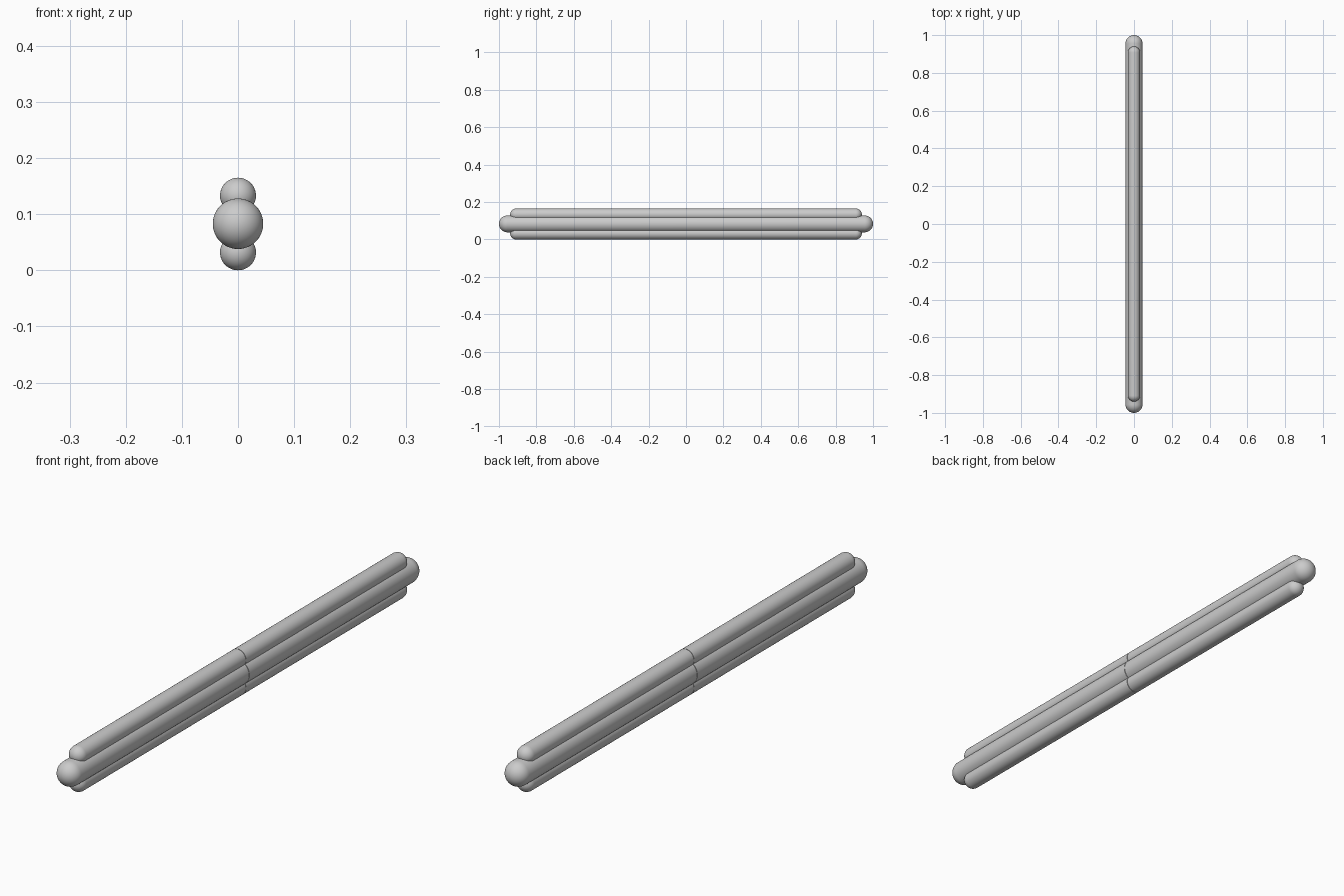
import bpy, bmesh, math
from mathutils import Matrix

if "Cube" in bpy.data.objects:
    bpy.data.objects.remove(bpy.data.objects["Cube"])

SEGMENTS, CAP_STEPS, GAP = 48, 12, 0.001


def half_rod(name, radius, tip, z):
    # Lathe a round-ended half rod about the y axis, then mirror it across the centre seam
    bm = bmesh.new()
    profile = [(0, GAP), (radius, GAP)]
    for i in range(CAP_STEPS + 1):
        a = math.pi / 2 * i / CAP_STEPS
        profile.append((radius * math.cos(a), tip - radius + radius * math.sin(a)))
    verts = [bm.verts.new((r, y, 0)) for r, y in profile]
    edges = [bm.edges.new(pair) for pair in zip(verts, verts[1:])]
    bmesh.ops.spin(bm, geom=verts + edges, cent=(0, 0, 0), axis=(0, 1, 0),
                   angle=math.tau, steps=SEGMENTS, use_merge=False)
    bmesh.ops.remove_doubles(bm, verts=bm.verts, dist=1e-5)
    bmesh.ops.recalc_face_normals(bm, faces=bm.faces)
    mesh = bpy.data.meshes.new(name)
    bm.to_mesh(mesh)
    bm.free()
    rod = bpy.data.objects.new(name, mesh)
    bpy.context.collection.objects.link(rod)
    rod.location.z = z
    bpy.ops.object.select_all(action='DESELECT')
    rod.select_set(True)
    bpy.context.view_layer.objects.active = rod
    bpy.ops.object.shade_smooth_by_angle(angle=math.radians(40))
    mirror = rod.modifiers.new("mirror", 'MIRROR')
    mirror.use_axis = (False, True, False)
    mirror.use_mirror_merge = False


# Thick core rod with a thinner, shorter rod above and below
half_rod("core_rod", 0.045, 1.0, 0.083)
half_rod("upper_rod", 0.032, 0.94, 0.133)
half_rod("lower_rod", 0.032, 0.94, 0.032)
